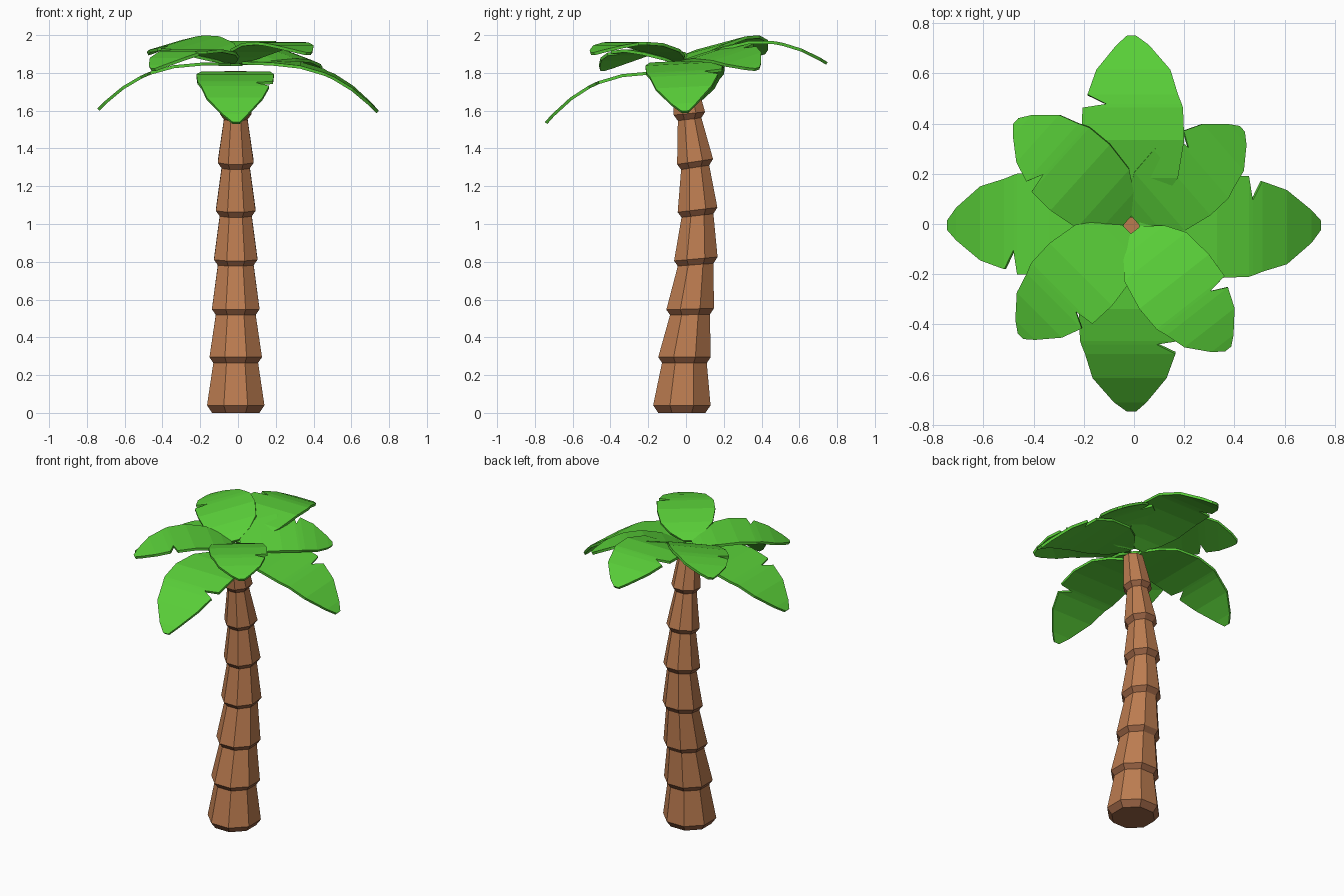
import bpy, bmesh, math

if "Cube" in bpy.data.objects:
    bpy.data.objects.remove(bpy.data.objects["Cube"])


def material(name, color):
    m = bpy.data.materials.new(name)
    m.diffuse_color = color
    m.use_nodes = True
    m.node_tree.nodes["Principled BSDF"].inputs["Base Color"].default_value = m.diffuse_color
    return m


BARK = material("bark", (0.50, 0.20, 0.08, 1))
BARK_DARK = material("bark_shadow", (0.33, 0.13, 0.06, 1))
LEAF = material("leaf", (0.10, 0.62, 0.04, 1))


def make_object(name, bm, mats):
    bmesh.ops.recalc_face_normals(bm, faces=bm.faces)
    mesh = bpy.data.meshes.new(name)
    bm.to_mesh(mesh)
    bm.free()
    for m in mats:
        mesh.materials.append(m)
    obj = bpy.data.objects.new(name, mesh)
    bpy.context.collection.objects.link(obj)
    return obj


# Trunk: stacked tapering segments, each with an undercut lower rim
SIDES = 8
CX = -0.012


def trunk_segment(index, low, rim, top):
    """Each ring is (y centre, z, half width, slope along y)."""
    bm = bmesh.new()
    rings = []
    for y, z, r, slope in (low, rim, top):
        r /= math.cos(math.pi / SIDES)
        ring = []
        for i in range(SIDES):
            a = 2 * math.pi * (i + 0.5) / SIDES
            dy = r * math.sin(a)
            ring.append(bm.verts.new((CX + r * math.cos(a), y + dy, z + slope * dy)))
        rings.append(ring)
    for k, (a, b) in enumerate(zip(rings, rings[1:])):
        for i in range(SIDES):
            j = (i + 1) % SIDES
            bm.faces.new((a[i], a[j], b[j], b[i])).material_index = 1 - k
    bm.faces.new(rings[0][::-1]).material_index = 1
    bm.faces.new(rings[-1])
    make_object(f"trunk_segment_{index}", bm, (BARK, BARK_DARK))


# (y centre, rim z, rim half width, slope)
RIMS = [(-0.022, 0.04, 0.152, 0), (-0.008, 0.295, 0.139, 0), (0.022, 0.55, 0.126, 0.03),
        (0.052, 0.815, 0.115, 0.09), (0.061, 1.075, 0.105, 0.12),
        (0.048, 1.33, 0.095, 0.15), (0.018, 1.585, 0.083, 0.1), (-0.02, 1.83, 0.08, 0)]
for n in range(7):
    y, z, r, s = RIMS[n]
    y2, z2, r2, s2 = RIMS[n + 1]
    trunk_segment(n + 1, (y, z - 0.04, r - 0.027, s), (y, z, r, s),
                  (y2, z2 - 0.02, r2 - 0.022, s2))

# Leaf outline: (fraction of length, right half width, left half width, with notch)
OUTLINE = [(0.04, 0.03, 0.03), (0.13, 0.12, 0.12), (0.25, 0.185, 0.18), (0.45, 0.21, 0.20),
           (0.62, 0.205, 0.195), (0.64, 0.20, 0.10), (0.69, 0.185, 0.175),
           (0.82, 0.155, 0.14), (0.95, 0.07, 0.06), (1.0, 0.018, 0.018)]


def leaf(name, angle, length, width, z0, rise, fall, power, roll=0.0):
    """Arched blade: z = z0 + rise*u - fall*u^power, rolled sideways."""
    bm = bmesh.new()
    c, s = math.cos(math.radians(angle)), math.sin(math.radians(angle))
    rows = []
    for t, right, left in OUTLINE:
        u = t * length
        z = z0 + rise * u - fall * u ** power
        row = []
        for v in (-right * width, 0, left * width):
            row.append(bm.verts.new((-0.01 + u * c - v * s, -0.005 + u * s + v * c,
                                     z + roll * v)))
        rows.append(row)
    for a, b in zip(rows, rows[1:]):
        for i in range(2):
            bm.faces.new((a[i], b[i], b[i + 1], a[i + 1]))
    obj = make_object(name, bm, (LEAF,))
    for p in obj.data.polygons:
        if p.normal.z < 0:
            p.flip()
    mod = obj.modifiers.new("thickness", "SOLIDIFY")
    mod.thickness = 0.016
    mod.offset = -1


# Four long lower leaves
leaf("front_leaf", -90, 0.742, 1.0, 1.80, 0.064, 0.753, 3)
leaf("right_leaf", 0, 0.755, 1.0, 1.86, 0.047, 0.689, 3, 0.05)
leaf("left_leaf", 180, 0.735, 1.0, 1.85, 0.047, 0.689, 3)
leaf("back_leaf", 90, 0.755, 1.0, 1.83, 0.718, 0.904, 2)

# Four shorter upper leaves on the diagonals
leaf("front_right_leaf", -52, 0.625, 0.86, 1.85, 0.62, 0.843, 2)
leaf("back_left_leaf", 138, 0.62, 0.86, 1.85, 0.62, 0.843, 2, -0.2)
leaf("back_right_leaf", 41, 0.585, 0.84, 1.85, 0.52, 0.955, 2, 0.25)
leaf("front_left_leaf", -135, 0.625, 0.86, 1.85, 0.52, 0.90, 2)
